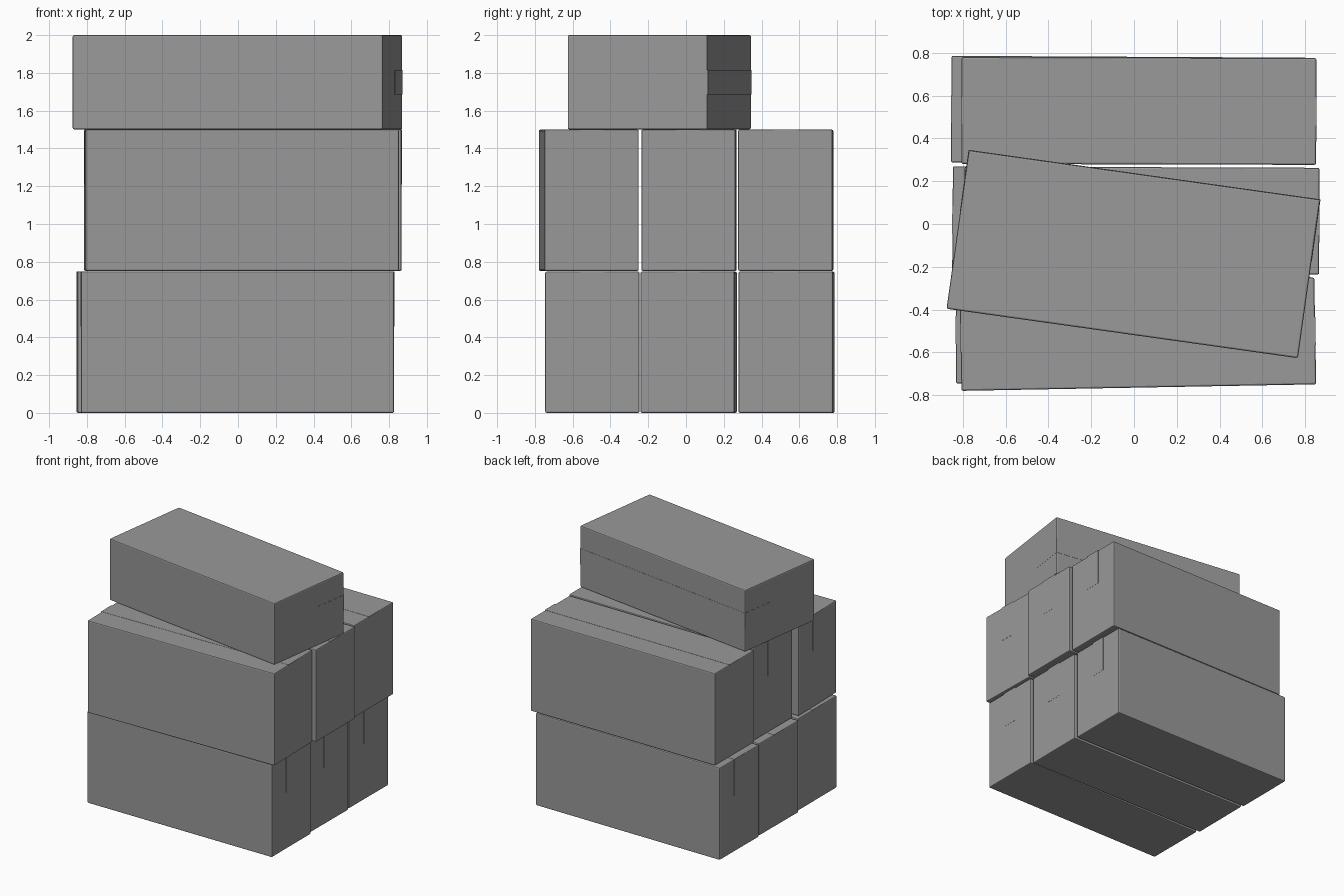
import bpy, bmesh
from math import radians

if "Cube" in bpy.data.objects:
    bpy.data.objects.remove(bpy.data.objects["Cube"])

L, W, H = 1.658, 0.499, 0.748      # carton length, width, height
TAPE_W, TAPE_T, TAPE_DROP = 0.13, 0.0015, 0.29

grey = bpy.data.materials.new("dark_grey_card")
grey.diffuse_color = (0.32, 0.32, 0.32, 1)
grey.use_nodes = True
grey.node_tree.nodes["Principled BSDF"].inputs["Base Color"].default_value = grey.diffuse_color


def place(bm, name, loc, rot):
    bmesh.ops.recalc_face_normals(bm, faces=bm.faces)
    me = bpy.data.meshes.new(name)
    bm.to_mesh(me)
    bm.free()
    me.materials.append(grey)
    ob = bpy.data.objects.new(name, me)
    ob.location = loc
    ob.rotation_euler = rot
    bpy.context.collection.objects.link(ob)
    return ob


def carton(name, loc, rot):
    # carton body with slightly softened edges
    bm = bmesh.new()
    bmesh.ops.create_cube(bm, size=1)
    bmesh.ops.scale(bm, vec=(L, W, H), verts=bm.verts)
    body = place(bm, name, loc, rot)
    bev = body.modifiers.new("soft_edges", 'BEVEL')
    bev.width = 0.008
    bev.segments = 2

    # tape strip: runs along the lid and folds down both ends
    x, z, t = L / 2, H / 2, TAPE_T
    low = z - TAPE_DROP
    profile = [(-x - t, low), (-x - t, z + t), (x + t, z + t), (x + t, low),
               (x - t, low), (x - t, z - t), (-x + t, z - t), (-x + t, low)]
    bm = bmesh.new()
    face = bm.faces.new([bm.verts.new((px, -TAPE_W / 2, pz)) for px, pz in profile])
    ext = bmesh.ops.extrude_face_region(bm, geom=[face])
    moved = [v for v in ext["geom"] if isinstance(v, bmesh.types.BMVert)]
    bmesh.ops.translate(bm, vec=(0, TAPE_W, 0), verts=moved)
    place(bm, name + "_tape", loc, rot)


# two layers of three upright cartons: name, x, y, z centre, turn in degrees
upright = [
    ("lower_front_carton", -0.003, -0.496, 0.374, 0.0),
    ("lower_middle_carton", -0.019, 0.014, 0.374, -0.4),
    ("lower_back_carton", -0.025, 0.532, 0.374, -0.3),
    ("upper_front_carton", 0.018, -0.515, 1.126, 1.05),
    ("upper_middle_carton", 0.037, 0.016, 1.126, -0.2),
    ("upper_back_carton", 0.023, 0.528, 1.126, -0.15),
]
for name, x, y, z, turn in upright:
    carton(name, (x, y, z), (0, 0, radians(turn)))

# top carton lies on its side with the lid facing back
carton("top_carton", (-0.003, -0.141, 2 - W / 2), (radians(-90), 0, radians(-8)))
